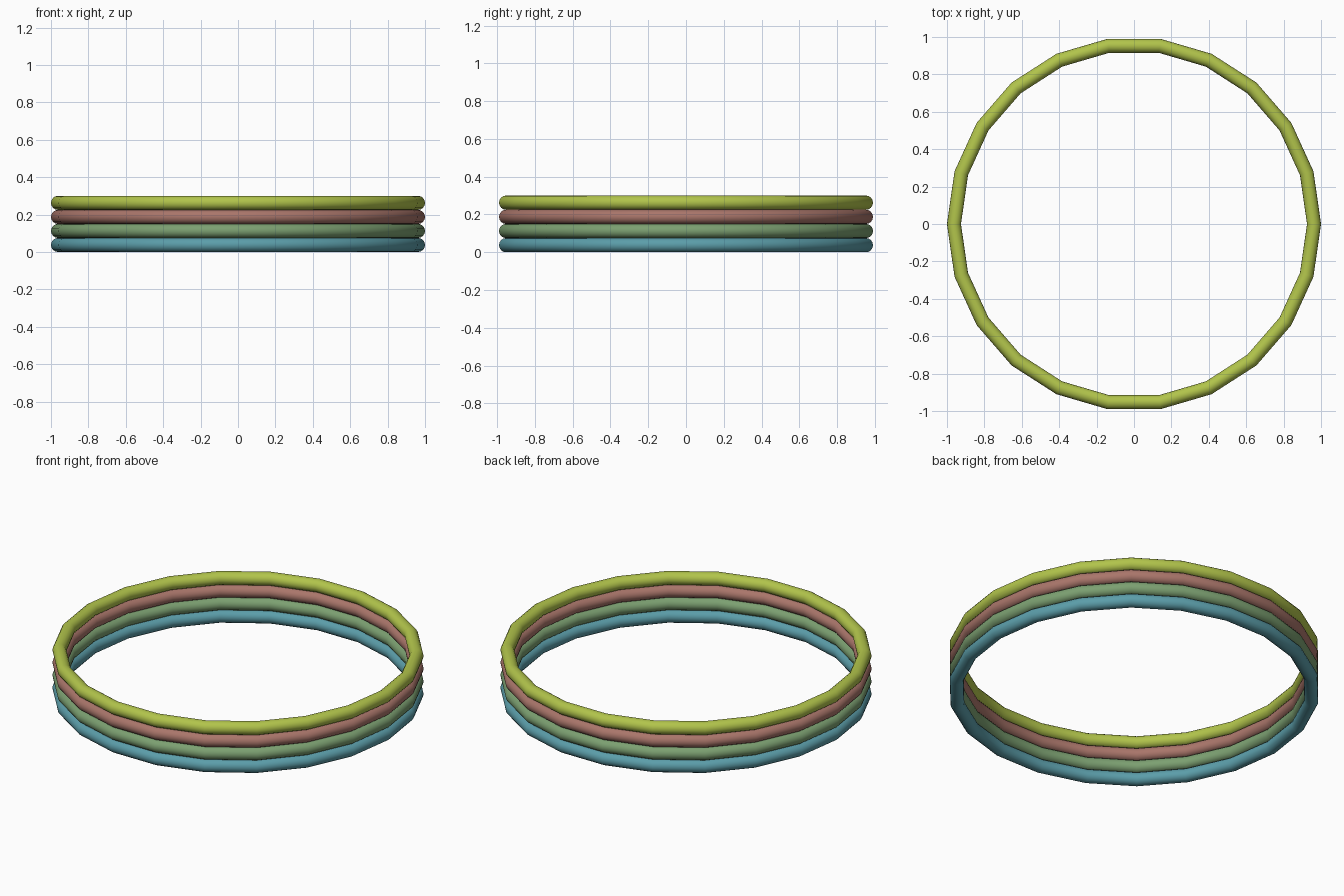
import bpy

if "Cube" in bpy.data.objects:
    bpy.data.objects.remove(bpy.data.objects["Cube"])

RING_R = 0.0375          # tube radius
STEP = 0.075             # ring spacing
COLOURS = [
    ("teal_ring", (0.105, 0.34, 0.40, 1)),
    ("green_ring", (0.20, 0.35, 0.165, 1)),
    ("rose_ring", (0.40, 0.18, 0.145, 1)),
    ("lime_ring", (0.44, 0.55, 0.07, 1)),
]


def ring(name, colour, z):
    bpy.ops.mesh.primitive_torus_add(
        major_segments=22, minor_segments=16,
        major_radius=1 - RING_R, minor_radius=RING_R, location=(0, 0, z))
    ob = bpy.context.object
    ob.name = name
    bpy.ops.object.shade_smooth()
    mat = bpy.data.materials.new(name + "_colour")
    mat.diffuse_color = colour
    mat.use_nodes = True
    mat.node_tree.nodes["Principled BSDF"].inputs["Base Color"].default_value = mat.diffuse_color
    ob.data.materials.append(mat)


# Four equal rings stacked from the ground up
for i, (name, colour) in enumerate(COLOURS):
    ring(name, colour, RING_R + i * STEP)
